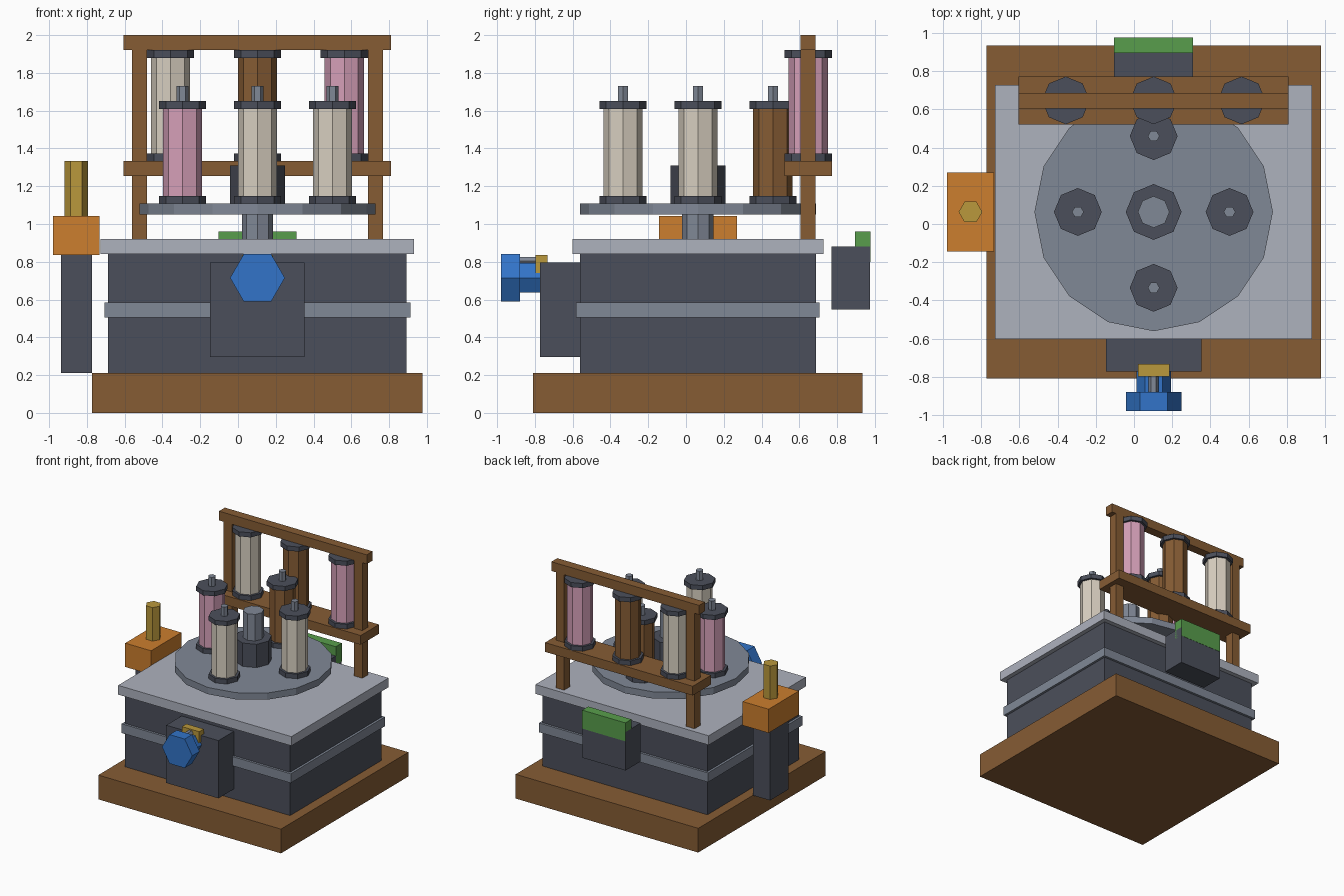
import bpy, bmesh
from math import cos, sin, tau

if "Cube" in bpy.data.objects:
    bpy.data.objects.remove(bpy.data.objects["Cube"])


def material(name, *rgb):
    # sRGB 0-255 to linear colour
    lin = [((c / 255 + 0.055) / 1.055) ** 2.4 for c in rgb] + [1]
    m = bpy.data.materials.new(name)
    m.use_nodes = True
    m.diffuse_color = lin
    m.node_tree.nodes["Principled BSDF"].inputs["Base Color"].default_value = lin
    return m


brown = material("brown wood", 134, 92, 52)
dark = material("dark slate", 75, 79, 91)
pale = material("pale grey", 174, 178, 190)
steel = material("steel grey", 128, 136, 150)
blue = material("blue", 50, 116, 200)
orange = material("orange", 204, 126, 46)
gold = material("gold", 186, 152, 60)
green = material("green", 88, 158, 76)
cream = material("cream", 216, 207, 192)
pink = material("pink", 214, 160, 185)


def finish(name, bm, mat):
    bmesh.ops.recalc_face_normals(bm, faces=bm.faces)
    me = bpy.data.meshes.new(name)
    bm.to_mesh(me)
    bm.free()
    me.materials.append(mat)
    ob = bpy.data.objects.new(name, me)
    bpy.context.collection.objects.link(ob)


def box(name, mat, x, y, z):
    """Box from (low, high) ranges."""
    bm = bmesh.new()
    bmesh.ops.create_cube(bm, size=1)
    for v in bm.verts:
        v.co = [r[0] + (c + 0.5) * (r[1] - r[0]) for c, r in zip(v.co, (x, y, z))]
    finish(name, bm, mat)


def prism(name, mat, sides, radius, centre, span, along_y=False):
    """Regular prism upright, or lying along y; one corner points to +x."""
    bm = bmesh.new()
    rings = []
    for s in span:
        ring = []
        for i in range(sides):
            a = centre[0] + radius * cos(tau * i / sides)
            b = centre[1] + radius * sin(tau * i / sides)
            ring.append(bm.verts.new((a, s, b) if along_y else (a, b, s)))
        bm.faces.new(ring)
        rings.append(ring)
    lo, hi = rings
    for i in range(sides):
        j = (i + 1) % sides
        bm.faces.new((lo[i], lo[j], hi[j], hi[i]))
    finish(name, bm, mat)


def canister(name, mat, x, y, z0, z1):
    """Eight-sided body between two wider dark caps."""
    prism(name + "_body", mat, 8, 0.104, (x, y), (z0 + 0.04, z1 - 0.04))
    prism(name + "_bottom_cap", dark, 8, 0.125, (x, y), (z0, z0 + 0.04))
    prism(name + "_top_cap", dark, 8, 0.125, (x, y), (z1 - 0.04, z1))


CX, CY = 0.103, 0.063


def slab(name, mat, hx, hy, z):
    box(name, mat, (CX - hx, CX + hx), (CY - hy, CY + hy), z)


# Base and cabinet
slab("base", brown, 0.875, 0.872, (0, 0.21))
slab("cabinet", dark, 0.79, 0.625, (0.21, 0.84))
slab("cabinet_band", steel, 0.81, 0.645, (0.505, 0.585))
slab("worktop", pale, 0.83, 0.665, (0.84, 0.92))

# Turntable with its central shaft
prism("shaft", steel, 8, 0.083, (CX, CY), (0.92, 1.54))
prism("turntable", steel, 16, 0.624, (CX, CY), (1.05, 1.108))
prism("hub", dark, 8, 0.146, (CX, CY), (1.108, 1.31))

# Four canisters on the turntable
for side, dx, dy, mat in (("left", 1, 0, cream), ("back", 0, 1, brown),
                          ("right", -1, 0, pink), ("front", 0, -1, cream)):
    x, y = CX + 0.397 * dx, CY + 0.397 * dy
    canister(side + "_canister", mat, x, y, 1.108, 1.65)
    prism(side + "_canister_rod", steel, 6, 0.031, (x, y), (1.65, 1.73))

# Rack with shelf and three stored canisters
for side, s in (("left", 1), ("right", -1)):
    x = CX + s * 0.625
    box(side + "_rack_post", brown, (x - 0.04, x + 0.04), (0.605, 0.685), (0.92, 1.92))
rack_x = (-0.605, 0.81)
box("rack_top_bar", brown, rack_x, (0.605, 0.685), (1.92, 2.0))
box("rack_shelf", brown, rack_x, (0.522, 0.772), (1.253, 1.333))
for i, mat in enumerate((cream, brown, pink)):
    canister("stored_canister_%d" % (i + 1), mat, CX + (i - 1) * 0.46, 0.647, 1.333, 1.92)

# Front box with knob, collar, pin and pointer
box("front_box", dark, (-0.147, 0.353), (-0.772, -0.56), (0.295, 0.795))
prism("knob", blue, 6, 0.145, (CX, 0.715), (-0.98, -0.88), True)
prism("knob_collar", blue, 6, 0.09, (CX, 0.715), (-0.88, -0.772), True)
prism("knob_pin", steel, 6, 0.026, (CX, 0.804), (-0.88, -0.79), True)
box("knob_pointer", gold, (CX - 0.083, CX + 0.083), (-0.797, -0.734), (0.74, 0.837))

# Side post with orange head and gold rod
box("side_post", dark, (-0.938, -0.773), (CY - 0.125, CY + 0.125), (0.21, 0.84))
box("side_head", orange, (-0.98, -0.732), (CY - 0.207, CY + 0.207), (0.837, 1.043))
prism("side_rod", gold, 6, 0.062, (-0.856, CY), (1.043, 1.333))

# Rear box with green strip
box("rear_box", dark, (-0.104, 0.31), (0.77, 0.975), (0.547, 0.88))
box("rear_strip", green, (-0.104, 0.31), (0.895, 0.977), (0.8, 0.96))
